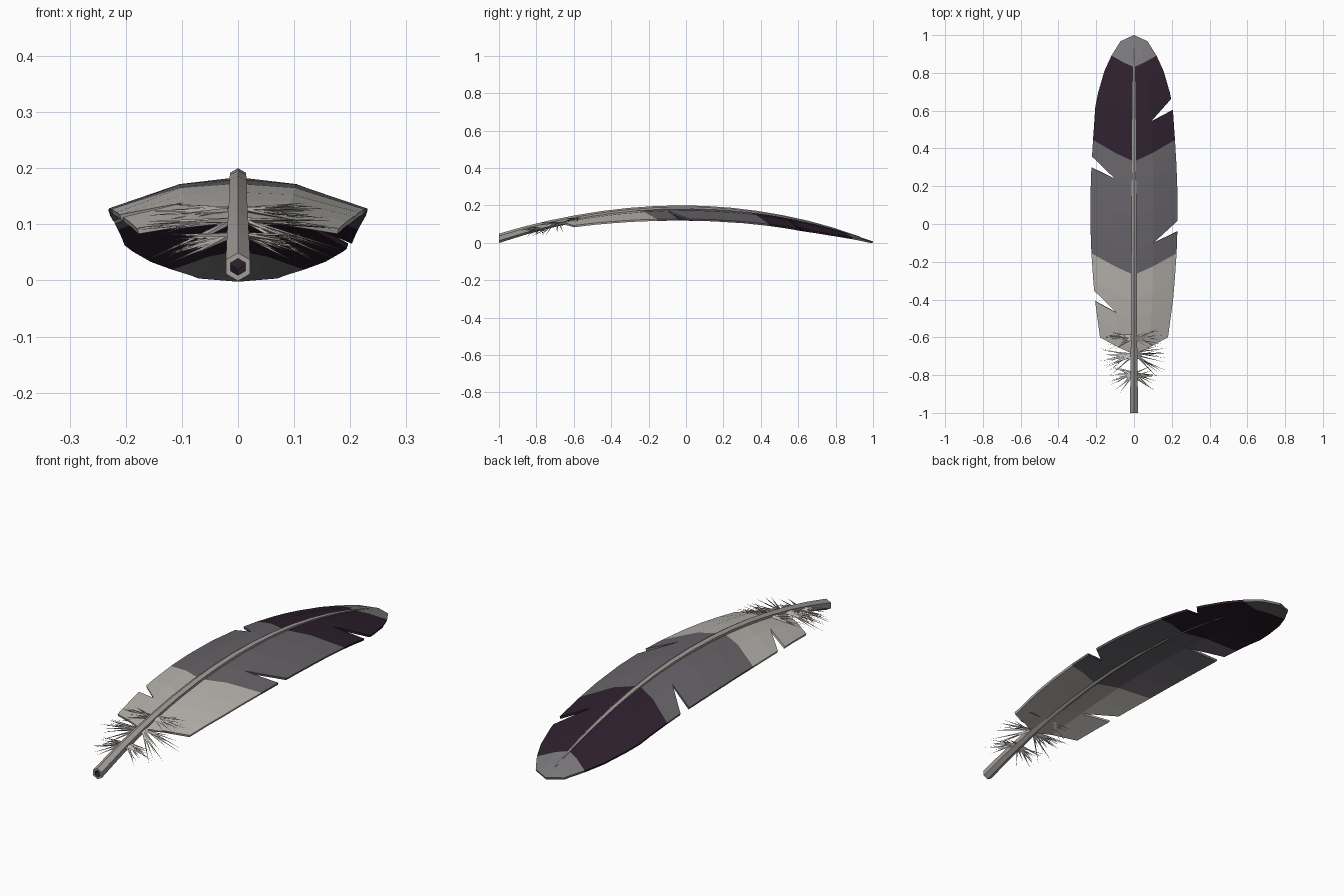
import bpy, bmesh, math, random
from mathutils import Vector

random.seed(4)
cube = bpy.data.objects.get("Cube")
if cube:
    bpy.data.objects.remove(cube, do_unlink=True)


def material(name, rgb):
    m = bpy.data.materials.new(name)
    m.use_nodes = True
    m.diffuse_color = (*rgb, 1)
    m.node_tree.nodes["Principled BSDF"].inputs["Base Color"].default_value = (*rgb, 1)
    return m


pale = material("pale grey", (0.47, 0.45, 0.42))
slate = material("slate grey", (0.135, 0.125, 0.14))
plum = material("dark plum", (0.026, 0.014, 0.026))
ash = material("ash grey tip", (0.19, 0.185, 0.195))
quill = material("quill grey", (0.36, 0.34, 0.32))


def make_object(name, bm, mats):
    mesh = bpy.data.meshes.new(name)
    bm.to_mesh(mesh)
    bm.free()
    for m in mats:
        mesh.materials.append(m)
    obj = bpy.data.objects.new(name, mesh)
    bpy.context.collection.objects.link(obj)
    return obj


def lerp_table(table, y):
    for (y0, w0), (y1, w1) in zip(table, table[1:]):
        if y <= y1:
            return w0 + (w1 - w0) * max(0, (y - y0) / (y1 - y0))
    return table[-1][1]


def spine(y):
    return 0.184 - (0.16 if y < 0 else 0.177) * y * y


# Vane: slanted barb rows on both sides of the spine, with split notches
WIDTH = [(-0.6, 0.18), (-0.4, 0.207), (-0.2, 0.224), (0, 0.231), (0.2, 0.231),
         (0.4, 0.22), (0.62, 0.205), (0.77, 0.175), (0.89, 0.12), (0.97, 0.07), (1, 0)]
ROWS = [-0.69, -0.6, -0.51, -0.41, -0.27, -0.14, 0.03, 0.2, 0.33, 0.43,
        0.505, 0.58, 0.7, 0.83, 0.91, 0.95, 1]
NOTCHES = {-0.51: -1, -0.14: 1, 0.2: -1, 0.505: 1}
COLUMNS = [0, 0.45, 1]
BANDS = [-0.27, 0.33, 0.83]

bm = bmesh.new()


def barb_row(c, side, slant):
    """Vertices from the spine out to the edge."""
    half = lerp_table(WIDTH, c + slant)
    verts = []
    for u in COLUMNS:
        x = u * half
        y = c + slant * u ** 1.15
        verts.append(bm.verts.new((side * x, y, spine(y) - 1.05 * x * x)))
    return verts


for side in (1, -1):
    lower = None
    for c in ROWS:
        slant = min(0.115, (1 - c) * 0.36, 0.09 + (c + 0.69) * 0.2)
        below = above = barb_row(c, side, slant)
        if NOTCHES.get(c) == side:
            below = barb_row(c, side, 0.1)
            above = barb_row(c, side, 0.157)
            for a, b in zip(below[:2], above[:2]):
                b.co = a.co
        if lower:
            band = sum(previous >= b - 0.001 for b in BANDS)
            for i in range(2):
                quad = [lower[i], lower[i + 1], below[i + 1], below[i]]
                face = bm.faces.new(quad if side > 0 else quad[::-1])
                face.material_index = band
        lower, previous = above, c
bmesh.ops.delete(bm, geom=[v for v in bm.verts if not v.link_faces], context='VERTS')
bmesh.ops.remove_doubles(bm, verts=bm.verts, dist=0.0005)
vane = make_object("vane", bm, [pale, slate, plum, ash])
solid = vane.modifiers.new("thickness", 'SOLIDIFY')
solid.thickness = 0.01
solid.offset = -1

# Shaft: tapered six-sided tube following the spine, hollow at the base
RADIUS = [(-1, 0.025), (-0.6, 0.019), (0, 0.016), (0.73, 0.009), (0.93, 0.002)]
bm = bmesh.new()


def ring(y, r):
    return [bm.verts.new((r * math.sin(k * math.pi / 3), y,
                          spine(y) + r * math.cos(k * math.pi / 3))) for k in range(6)]


def bridge(a, b, mat=0):
    for k in range(6):
        j = (k + 1) % 6
        bm.faces.new((a[k], a[j], b[j], b[k])).material_index = mat


bottom = ring(-0.97, 0.014)
lip = ring(-1, 0.015)
bridge(bottom, lip, 1)
bm.faces.new(bottom).material_index = 1
last = ring(-1, 0.025)
bridge(lip, last)
for i in range(1, 15):
    y = -1 + 1.93 * i / 14
    new = ring(y, lerp_table(RADIUS, y))
    bridge(last, new)
    last = new
bm.faces.new(last)
bmesh.ops.recalc_face_normals(bm, faces=bm.faces)
make_object("shaft", bm, [quill, plum])


# Down tufts: fans of thin spikes beside the lower shaft
def spike(bm, base, tip, r):
    axis = (tip - base).normalized()
    s = axis.cross(Vector((0, 0, 1))).normalized()
    t = s.cross(axis)
    foot = [bm.verts.new(base + r * (math.cos(a) * s + math.sin(a) * t))
            for a in (k * math.tau / 3 for k in range(3))]
    end = bm.verts.new(tip)
    for k in range(3):
        bm.faces.new((foot[k], foot[(k + 1) % 3], end))
    bm.faces.new(foot[::-1])


TUFTS = [("upper_down", -0.6, 0.16, -30, 25, -0.1),
         ("middle_down", -0.69, 0.19, -45, 15, -0.2),
         ("lower_down", -0.8, 0.13, -50, 22, -0.2)]
for name, y, length, low, high, dip in TUFTS:
    bm = bmesh.new()
    for side in (1, -1):
        for i in range(14):
            angle = math.radians(low + (high - low) * i / 13 + random.uniform(-4, 4))
            reach = length * random.uniform(0.65, 1)
            rise = dip + random.uniform(-0.25, 0.2)
            base = Vector((side * 0.008, y + random.uniform(-0.015, 0.015), spine(y)))
            tip = base + reach * Vector((side * math.cos(angle), math.sin(angle), rise))
            spike(bm, base, tip, 0.005)
    bmesh.ops.recalc_face_normals(bm, faces=bm.faces)
    make_object(name, bm, [pale])
